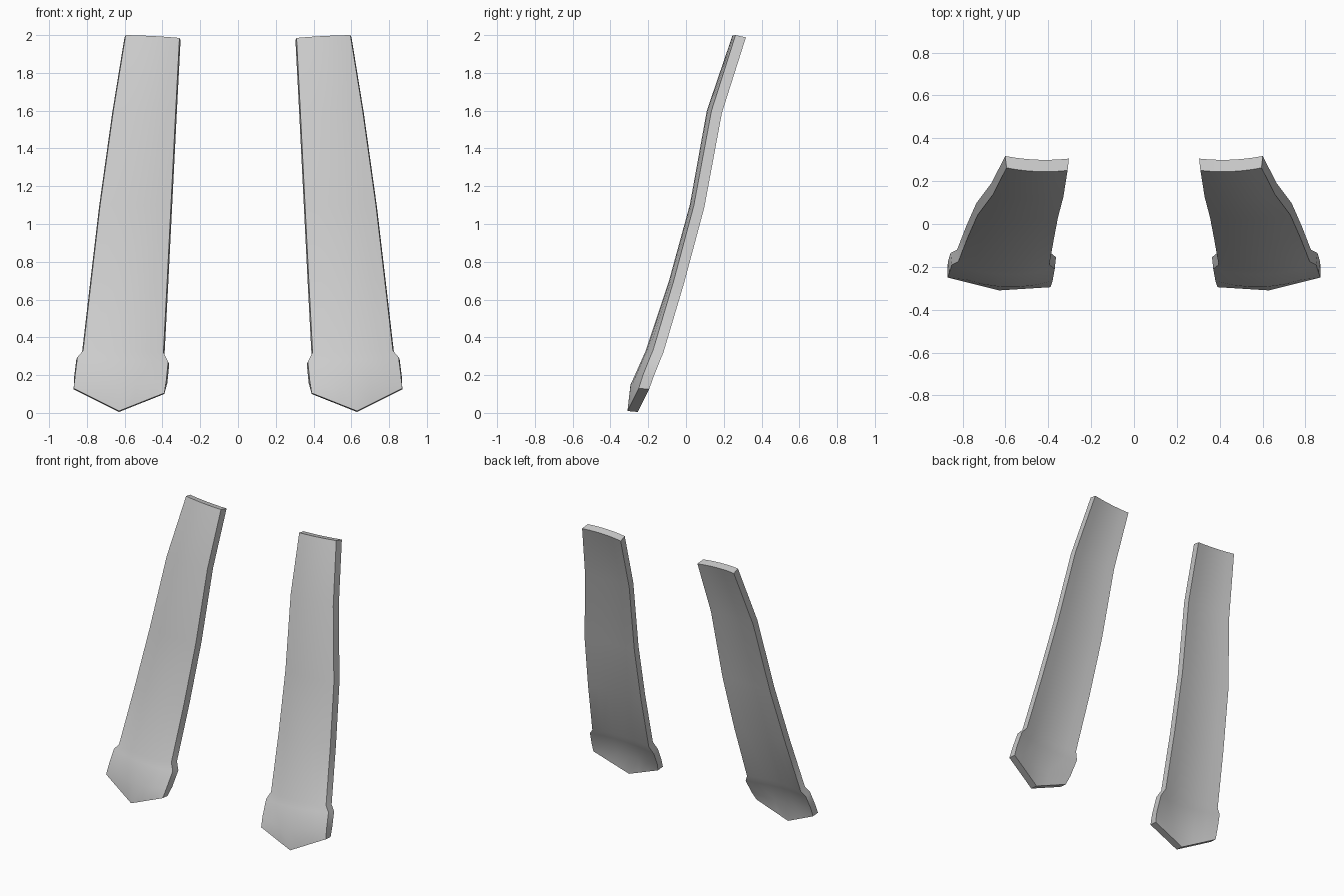
import bpy, bmesh

if "Cube" in bpy.data.objects:
    bpy.data.objects.remove(bpy.data.objects["Cube"])

grey = bpy.data.materials.new("light grey")
grey.diffuse_color = (0.6, 0.6, 0.6, 1)
grey.use_nodes = True
grey.node_tree.nodes["Principled BSDF"].inputs["Base Color"].default_value = grey.diffuse_color

# Strap stations, top to bottom:
# inner edge (x, y, z), centre (y, z), outer edge (x, y, z) of the front face
ROWS = [
    ((0.31, 0.25, 1.985), (0.245, 1.995), (0.595, 0.262, 2.0)),
    ((0.33, 0.125, 1.6), (0.11, 1.6), (0.66, 0.135, 1.6)),
    ((0.355, 0.03, 1.1), (0.02, 1.1), (0.73, 0.042, 1.1)),
    ((0.375, -0.075, 0.7), (-0.09, 0.7), (0.777, -0.065, 0.7)),
    ((0.395, -0.19, 0.32), (-0.215, 0.325), (0.82, -0.175, 0.33)),
    ((0.37, -0.21, 0.27), (-0.235, 0.28), (0.85, -0.19, 0.295)),
    ((0.38, -0.265, 0.17), (-0.293, 0.15), (0.862, -0.228, 0.2)),
    ((0.39, -0.295, 0.105), (-0.31, 0.01), (0.87, -0.25, 0.13)),
]
COLS = 6
THICK = 0.055


def front_point(row, t, last):
    """Point on the arched front face, t = 0 inner edge to 1 outer edge."""
    inner, (cy, cz), outer = row
    mix = [a + (b - a) * t for a, b in zip(inner, outer)]
    bump = 1 - abs(2 * t - 1) if last else 4 * t * (1 - t)
    mix[1] += (cy - (inner[1] + outer[1]) / 2) * bump
    mix[2] += (cz - (inner[2] + outer[2]) / 2) * bump
    return mix


# Curved sheet with front, back and rim
bm = bmesh.new()
front, back = [], []
for r, row in enumerate(ROWS):
    pts = [front_point(row, c / COLS, r == len(ROWS) - 1) for c in range(COLS + 1)]
    front.append([bm.verts.new(p) for p in pts])
    back.append([bm.verts.new((x - 0.006 * (1 - 2 * c / COLS), y + THICK, z - 0.012))
                 if r < len(ROWS) - 1 else bm.verts.new((x, y + THICK, z - 0.005))
                 for c, (x, y, z) in enumerate(pts)])
for r in range(len(ROWS) - 1):
    for c in range(COLS):
        for g in (front, back):
            bm.faces.new((g[r][c], g[r][c + 1], g[r + 1][c + 1], g[r + 1][c]))
    for c in (0, COLS):
        bm.faces.new((front[r][c], back[r][c], back[r + 1][c], front[r + 1][c]))
for c in range(COLS):
    for r in (0, -1):
        bm.faces.new((front[r][c], front[r][c + 1], back[r][c + 1], back[r][c]))
bmesh.ops.recalc_face_normals(bm, faces=bm.faces)

mesh = bpy.data.meshes.new("straps")
bm.to_mesh(mesh)
bm.free()
mesh.materials.append(grey)
straps = bpy.data.objects.new("straps", mesh)
bpy.context.collection.objects.link(straps)

# Second strap by mirroring, smooth faces with crisp rims
bpy.context.view_layer.objects.active = straps
straps.select_set(True)
bpy.ops.object.shade_smooth_by_angle(angle=0.7)
straps.modifiers.new("mirror", 'MIRROR').use_axis = (True, False, False)
